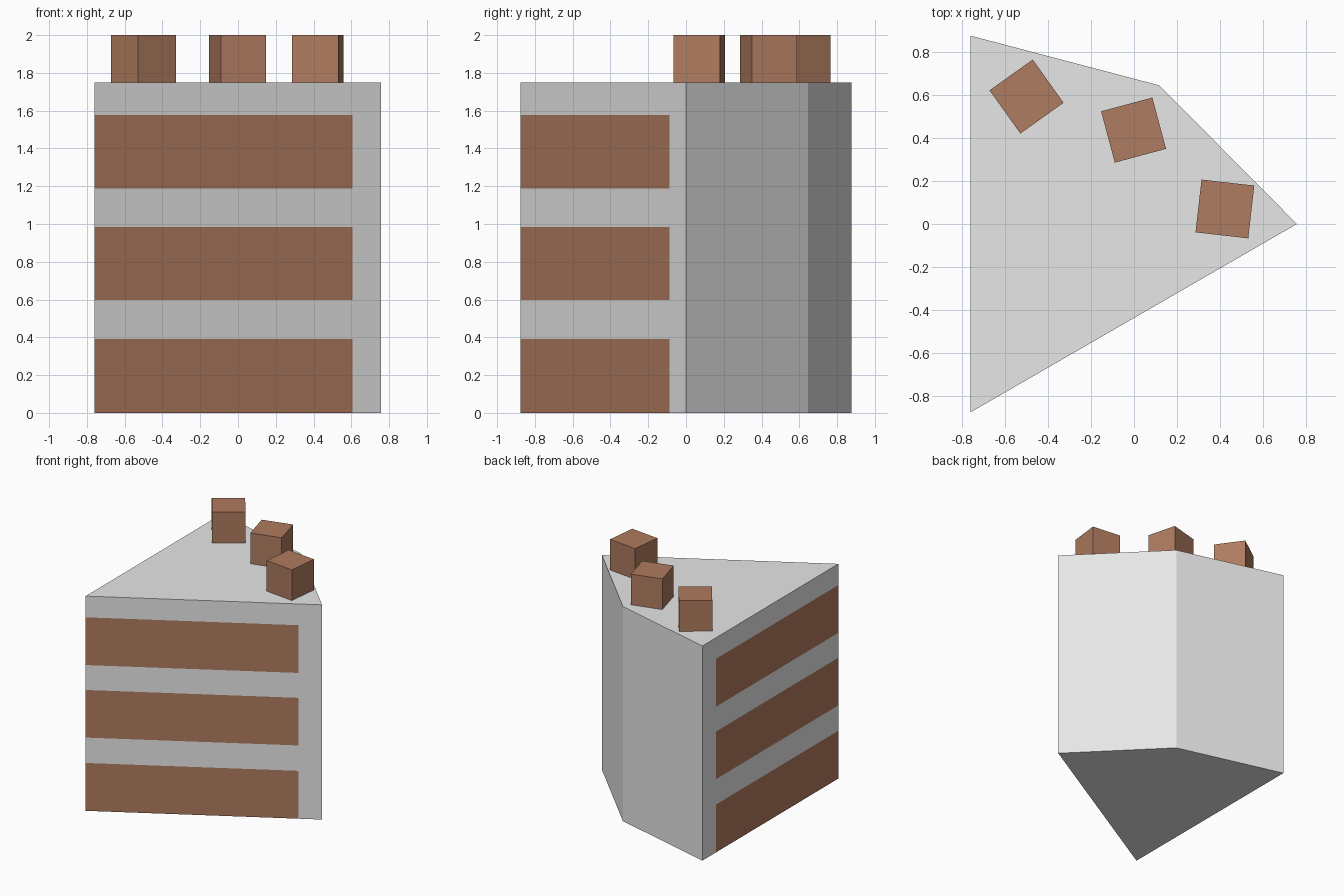
import bpy, bmesh, math
from mathutils import Vector

if "Cube" in bpy.data.objects:
    bpy.data.objects.remove(bpy.data.objects["Cube"])


def material(name, rgb):
    m = bpy.data.materials.new(name)
    m.diffuse_color = (*rgb, 1)
    m.use_nodes = True
    m.node_tree.nodes["Principled BSDF"].inputs["Base Color"].default_value = m.diffuse_color
    return m


cream = material("cream", (0.80, 0.80, 0.80))
brown = material("chocolate brown", (0.43, 0.20, 0.115))

HEIGHT = 1.75
TIP = Vector((-0.76, -0.876, 0))
RIGHT = Vector((0.758, 0.0, 0))
BACK = Vector((0.118, 0.645, 0))
LEFT = Vector((-0.76, 0.876, 0))
BANDS = [(0.0, 0.39), (0.597, 0.985), (1.188, 1.577)]


def finish(bm, name, mats):
    me = bpy.data.meshes.new(name)
    bm.to_mesh(me)
    bm.free()
    for m in mats:
        me.materials.append(m)
    ob = bpy.data.objects.new(name, me)
    bpy.context.collection.objects.link(ob)
    return ob


# Cake slice: extruded wedge, cut at sponge layer heights and icing line
bm = bmesh.new()
base = bm.faces.new([bm.verts.new(p) for p in (TIP, RIGHT, BACK, LEFT)])
top = bmesh.ops.extrude_face_region(bm, geom=[base], use_keep_orig=True)
bmesh.ops.translate(bm, vec=(0, 0, HEIGHT),
                    verts=[v for v in top["geom"] if isinstance(v, bmesh.types.BMVert)])
bmesh.ops.recalc_face_normals(bm, faces=bm.faces)


def cut(point, normal):
    bmesh.ops.bisect_plane(bm, geom=bm.verts[:] + bm.edges[:] + bm.faces[:],
                           plane_co=point, plane_no=normal)


for z in [z for band in BANDS for z in band if z > 0]:
    cut((0, 0, z), (0, 0, 1))
icing_a, icing_b = TIP.lerp(RIGHT, 0.9), TIP.lerp(LEFT, 0.9)
icing_normal = (icing_b - icing_a).cross(Vector((0, 0, 1)))
cut(icing_a, icing_normal)

# Sponge bands on the two cut sides, inside the icing line
bm.normal_update()
inside = (TIP - icing_a).dot(icing_normal)
for f in bm.faces:
    c = f.calc_center_median()
    on_cut_side = abs(f.normal.z) < 0.5 and (c - icing_a).dot(icing_normal) * inside > 0
    if on_cut_side and any(lo < c.z < hi for lo, hi in BANDS):
        f.material_index = 1
finish(bm, "cake_slice", [cream, brown])

# Chocolate cubes on top
for i, (x, y, angle) in enumerate([(-0.50, 0.593, 35.5), (-0.002, 0.437, 15), (0.423, 0.070, -6.5)]):
    bm = bmesh.new()
    bmesh.ops.create_cube(bm, size=1)
    ob = finish(bm, f"chocolate_cube_{i + 1}", [brown])
    ob.scale = (0.247, 0.247, 0.25)
    ob.location = (x, y, HEIGHT + 0.125)
    ob.rotation_euler.z = math.radians(angle)
